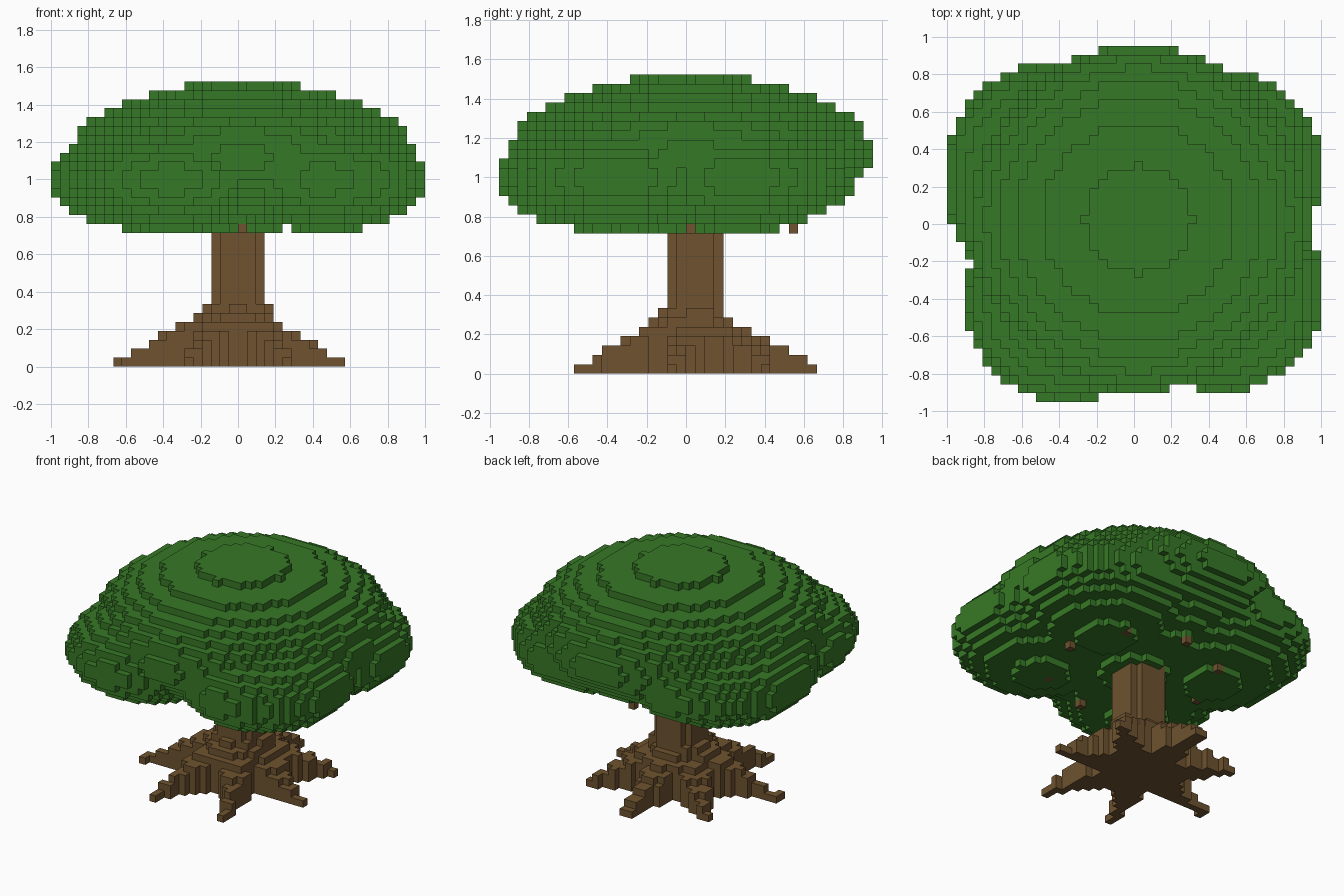
import bpy
import bmesh
import math
from itertools import product

if "Cube" in bpy.data.objects:
    bpy.data.objects.remove(bpy.data.objects["Cube"], do_unlink=True)

UNIT = 1 / 21  # edge length of one block


def make_material(name, colour):
    mat = bpy.data.materials.new(name)
    mat.use_nodes = True
    mat.diffuse_color = colour
    mat.node_tree.nodes["Principled BSDF"].inputs["Base Color"].default_value = colour
    return mat


def ellipsoid(cx, cy, cz, radius, height):
    """Blocks whose centres lie inside an upright ellipsoid."""
    span = range(-22, 23)
    return {(i, j, k) for i, j, k in product(span, span, range(14, 33))
            if ((i - cx) ** 2 + (j - cy) ** 2) / radius ** 2
            + ((k - cz) / height) ** 2 <= 1}


def build_blocks(name, cells, mat, hidden):
    """Skin a set of blocks with square faces wherever a side is open."""
    bm = bmesh.new()
    verts = {}

    def vert(p):
        if p not in verts:
            verts[p] = bm.verts.new([c * UNIT for c in p])
        return verts[p]

    for cell in sorted(cells):
        for axis, side in product(range(3), (0, 1)):
            near = list(cell)
            near[axis] += 2 * side - 1
            if tuple(near) in cells or tuple(near) in hidden:
                continue
            u, v = (axis + 1) % 3, (axis + 2) % 3
            loop = []
            for a, b in ((0, 0), (1, 0), (1, 1), (0, 1)):
                p = list(cell)
                p[axis] += side
                p[u] += a
                p[v] += b
                loop.append(vert(tuple(p)))
            bm.faces.new(loop if side else loop[::-1])
    mesh = bpy.data.meshes.new(name)
    bm.to_mesh(mesh)
    bm.free()
    mesh.materials.append(mat)
    obj = bpy.data.objects.new(name, mesh)
    bpy.context.collection.objects.link(obj)
    return obj


# Trunk: a round column
trunk = {(i, j, k) for i, j, k in product(range(-5, 5), range(-4, 6), range(17))
         if math.hypot(i + 0.5, j - 0.5) < 3.2}

# Roots: seven tapering buttresses stepping down to the ground
roots = set()
for n, length in enumerate((13, 13, 14.1, 14, 14, 12.1, 13)):
    angle = math.radians(90) + n * math.tau / 7
    c, s = math.cos(angle), math.sin(angle)
    for i, j in product(range(-16, 16), repeat=2):
        x, y = i + 0.5, j - 0.5
        along, across = x * c + y * s, abs(y * c - x * s)
        if 0 < along < length and across < 0.6 + max(0, 10.5 - along) * 0.32:
            drop = 0.35 * max(across - 0.6, 0)
            top = int(1.5 + (length - 0.5 - along - drop) * 0.52)
            roots |= {(i, j, k) for k in range(min(top, 7))}

# Crown: a broad dome with bulging lobes around its rim
crown = ellipsoid(0, 0, 23.1, 19.33, 8.32)
for lobe in ((-9.6, 5.2, 20.5, 12.35, 5.75), (-10, 3.5, 20.5, 11.9, 5.7),
             (-8, -9, 20.5, 11.5, 5.83), (9.4, -8, 20.5, 11.5, 5.8),
             (9, 5.2, 20.5, 11.8, 5.83), (0, 8, 23, 11.72, 5.7)):
    crown |= ellipsoid(*lobe)

# Branch tips: eight stubs peeping out under the crown, leaves above each
branches = set()
for n in range(8):
    angle = n * math.tau / 8
    i, j = round(11 * math.cos(angle)), round(11 * math.sin(angle))
    branches.add((i, j, 15))
    crown |= {(i, j, 16), (i, j, 17)}

bark = make_material("bark_brown", (0.158, 0.086, 0.029, 1))
leaf = make_material("leaf_green", (0.037, 0.188, 0.019, 1))
wood = trunk | roots | branches
build_blocks("trunk", trunk, bark, wood)
build_blocks("roots", roots - trunk, bark, wood)
build_blocks("branches", branches, bark, crown)
build_blocks("crown", crown - wood, leaf, wood)
